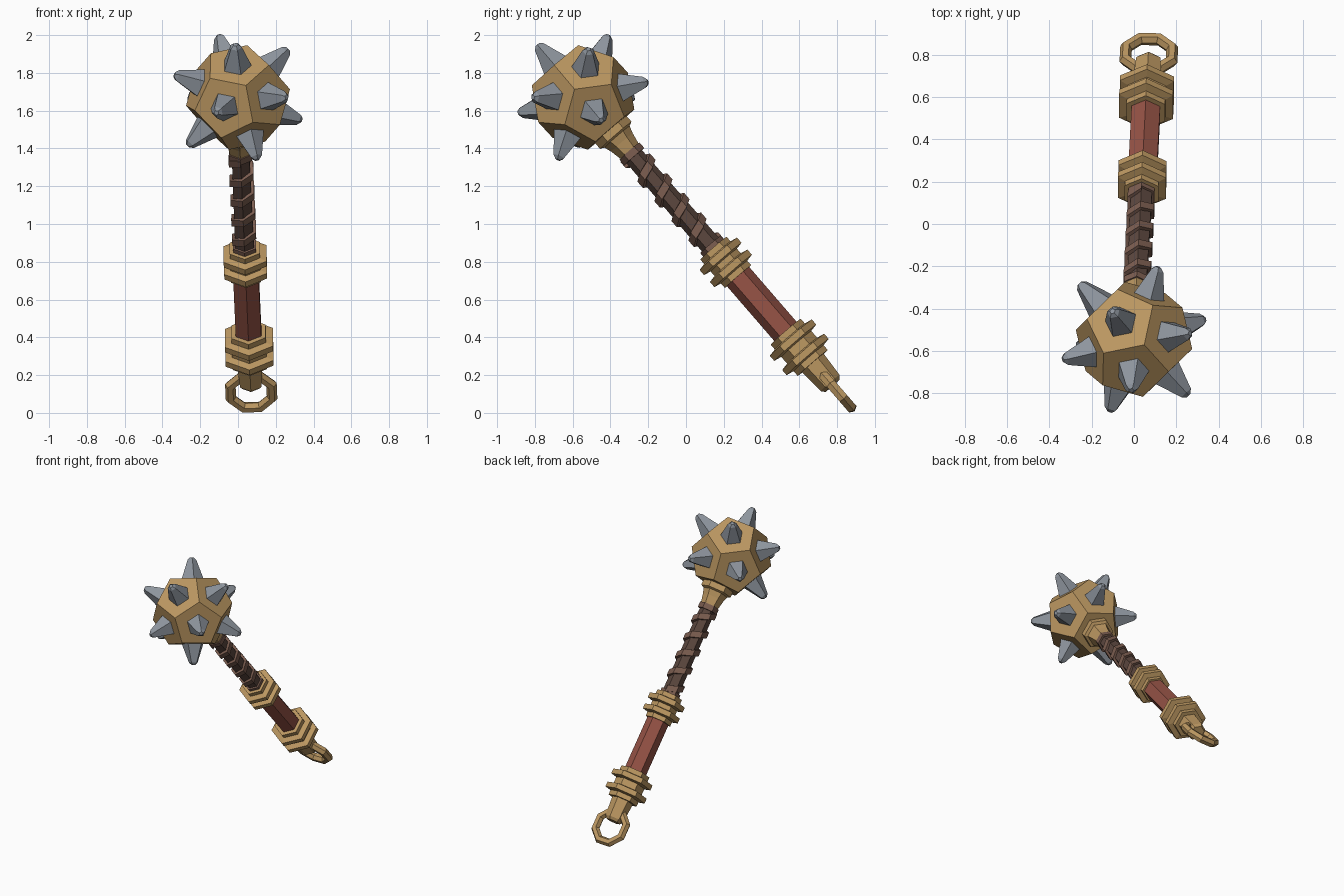
import bpy, bmesh, math
from mathutils import Vector
from itertools import combinations

if "Cube" in bpy.data.objects:
    bpy.data.objects.remove(bpy.data.objects["Cube"])

C = Vector((0, -0.545, 1.67))                      # centre of the spiked head
D = Vector((0.034, 0.654, -0.756)).normalized()    # direction from head to pommel


def material(name, rgb):
    m = bpy.data.materials.new(name)
    m.diffuse_color = (*rgb, 1)
    m.use_nodes = True
    m.node_tree.nodes["Principled BSDF"].inputs["Base Color"].default_value = m.diffuse_color
    return m


brass = material("brass", (0.50, 0.31, 0.12))
steel = material("steel", (0.27, 0.30, 0.34))
red = material("red_grip", (0.30, 0.085, 0.06))
dark = material("dark_leather", (0.105, 0.062, 0.048))
strap = material("brown_strap", (0.20, 0.11, 0.08))


def finish(name, bm, mat):
    bmesh.ops.recalc_face_normals(bm, faces=bm.faces)
    me = bpy.data.meshes.new(name)
    bm.to_mesh(me)
    bm.free()
    me.materials.append(mat)
    ob = bpy.data.objects.new(name, me)
    bpy.context.collection.objects.link(ob)
    return ob


def loft(bm, rings, closed=False):
    """Skin a list of point loops; cap the ends unless closed."""
    vs = [[bm.verts.new(p) for p in r] for r in rings]
    n = len(vs[0])
    pairs = list(zip(vs, vs[1:])) + ([(vs[-1], vs[0])] if closed else [])
    for a, b in pairs:
        for i in range(n):
            j = (i + 1) % n
            bm.faces.new((a[i], a[j], b[j], b[i]))
    if not closed:
        bm.faces.new(vs[0])
        bm.faces.new(vs[-1])


def polar(axis, e1, t, r, ang):
    e2 = axis.cross(e1)
    return C + axis * t + (e1 * math.cos(ang) + e2 * math.sin(ang)) * r


def turned(bm, axis, e1, profile, n):
    loft(bm, [[polar(axis, e1, t, r, math.tau * i / n) for i in range(n)]
              for t, r in profile])


def perp(v, axis):
    return (v - axis * v.dot(axis)).normalized()


SIDE = perp(Vector((1, 0, 0)), D)
E = D.cross(SIDE)


def handle_part(name, profile, mat, n=6):
    bm = bmesh.new()
    turned(bm, D, E, profile, n)
    return finish(name, bm, mat)


# Twelve face directions of the head, one of them along the handle
W = -D
U = perp(Vector((-0.254, 0.64, 0.542)), W)
V = W.cross(U)
upper = [(W + 2 * (U * math.cos(math.tau * k / 5) + V * math.sin(math.tau * k / 5))).normalized()
         for k in range(5)]
normals = [W] + upper + [-n for n in upper] + [D]

# Head: dodecahedron as a hull of its corners
corners = [(a + b + c).normalized() for a, b, c in combinations(normals, 3)
           if min(a.dot(b), b.dot(c), a.dot(c)) > 0.4]
bm = bmesh.new()
for c in corners:
    bm.verts.new(C + c * 0.282)
bmesh.ops.convex_hull(bm, input=bm.verts)
bmesh.ops.dissolve_limit(bm, angle_limit=0.05, verts=bm.verts, edges=bm.edges)
finish("head", bm, brass)

# Spikes on every face but the one holding the handle
bm = bmesh.new()
for n in normals[:-1]:
    near = max(corners, key=lambda c: c.dot(n))
    turned(bm, n, perp(near, n), [(0.20, 0.088), (0.353, 0.032), (0.37, 0.014)], 5)
finish("spikes", bm, steel)

# Neck and shaft
handle_part("neck", [(0.19, 0.11), (0.265, 0.11), (0.275, 0.088), (0.315, 0.075),
                     (0.38, 0.062)], brass)
handle_part("shaft", [(0.35, 0.053), (1.10, 0.058)], dark)

# Strap wound around the shaft
bm = bmesh.new()
rings = []
turns = 4.5
steps = int(turns * 6)
for k in range(steps + 1):
    t = 0.41 + 0.62 * k / steps
    a = math.tau * k / 6
    rings.append([polar(D, E, t + dt, r, a) for dt, r in
                  ((-0.022, 0.045), (-0.022, 0.074), (0.022, 0.074), (0.022, 0.045))])
loft(bm, rings)
finish("strap_winding", bm, strap)
for i, t in enumerate((0.395, 1.05)):
    handle_part(f"strap_end_{i + 1}", [(t - 0.02, 0.07), (t + 0.02, 0.07)], strap)


# Collars: two discs on a core
def collar(name, t, r, core, gap, half):
    h = 0.018
    prof = [(t - half, core)]
    for c in (t - gap, t + gap):
        prof += [(c - h - 0.008, core), (c - h, r), (c + h, r), (c + h + 0.008, core)]
    handle_part(name, prof + [(t + half, core)], brass)


collar("upper_collar", 1.155, 0.131, 0.092, 0.042, 0.10)
collar("lower_collar", 1.75, 0.147, 0.105, 0.05, 0.11)

# Grip and pommel
handle_part("grip", [(1.22, 0.078), (1.68, 0.078)], red)
handle_part("pommel", [(1.83, 0.078), (2.0, 0.066), (2.02, 0.05)], brass)

# Hanging ring, lying in the plane of the handle and the side direction
bm = bmesh.new()
mid = C + D * 2.06
flat = D.cross(SIDE)
rings = []
for k in range(8):
    a = math.tau * (k + 0.5) / 8
    out = SIDE * math.cos(a) + D * math.sin(a)
    rings.append([mid + out * (0.118 + 0.03 * math.cos(b)) + flat * 0.03 * math.sin(b)
                  for b in (math.tau * j / 6 for j in range(6))])
loft(bm, rings, closed=True)
finish("hanging_ring", bm, brass)
